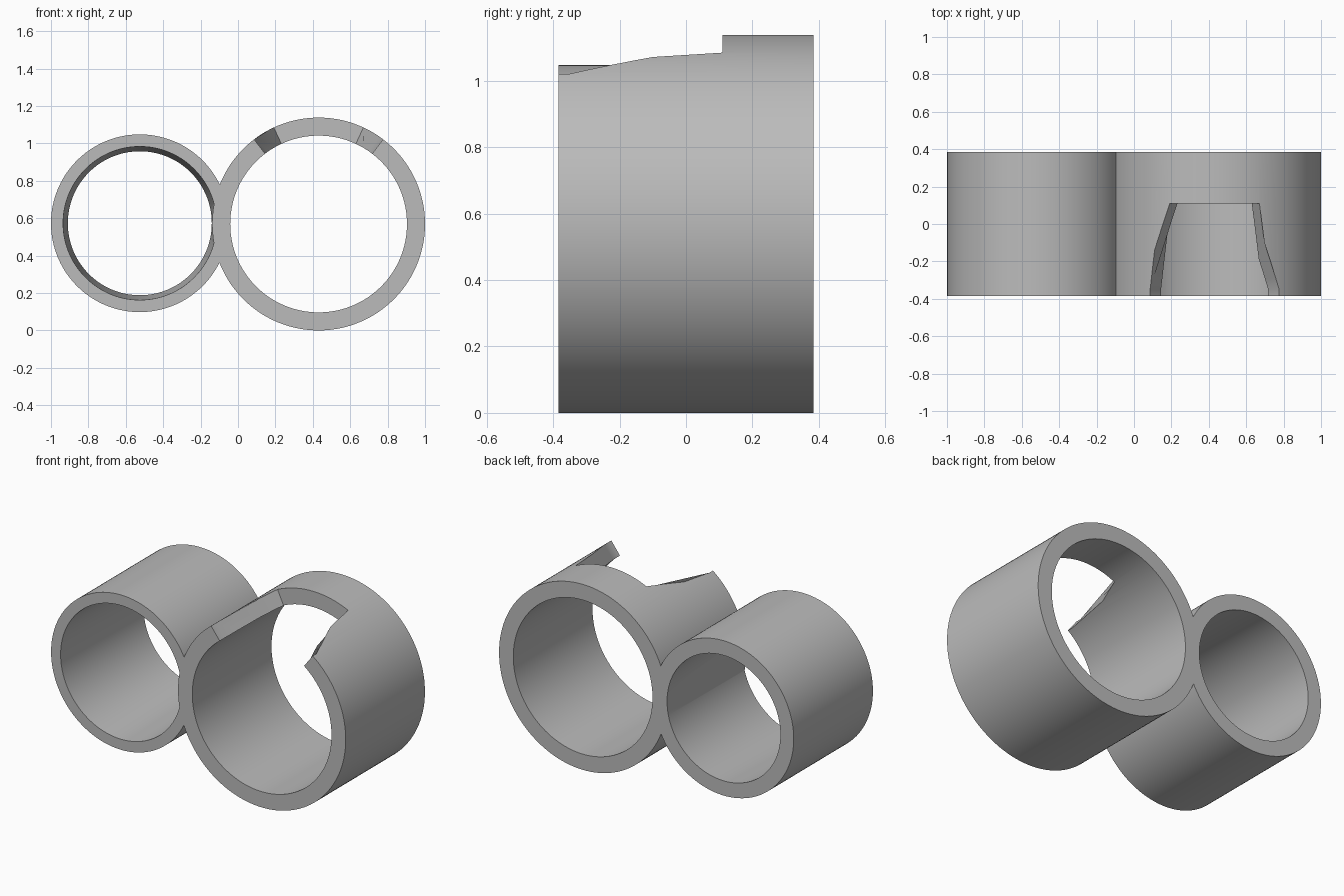
import bpy
import bmesh
from math import sin, cos, radians
from mathutils import Matrix, Vector

cube = bpy.data.objects.get("Cube")
if cube:
    bpy.data.objects.remove(cube, do_unlink=True)

DEPTH = 0.768
FRONT = -DEPTH / 2
BIG = Vector((0.431, 0, 0.569))
SMALL = Vector((-0.525, 0, 0.573))

grey = bpy.data.materials.new("grey")
grey.use_nodes = True
grey.diffuse_color = (0.5, 0.5, 0.5, 1)
grey.node_tree.nodes["Principled BSDF"].inputs["Base Color"].default_value = (0.5, 0.5, 0.5, 1)


def finish(name, bm):
    bmesh.ops.recalc_face_normals(bm, faces=bm.faces)
    mesh = bpy.data.meshes.new(name)
    bm.to_mesh(mesh)
    bm.free()
    mesh.materials.append(grey)
    obj = bpy.data.objects.new(name, mesh)
    bpy.context.collection.objects.link(obj)
    return obj


def cylinder(name, centre, back_radius, front_radius, depth):
    """Closed cylinder or cone lying along y."""
    bm = bmesh.new()
    bmesh.ops.create_cone(
        bm, cap_ends=True, segments=144, radius1=back_radius, radius2=front_radius, depth=depth,
        matrix=Matrix.Translation(centre) @ Matrix.Rotation(radians(90), 4, "X"))
    return finish(name, bm)


def combine(target, other, operation):
    mod = target.modifiers.new(operation, "BOOLEAN")
    mod.object = other
    mod.operation = operation
    mod.solver = "EXACT"
    bpy.context.view_layer.objects.active = target
    bpy.ops.object.modifier_apply(modifier=mod.name)
    bpy.data.objects.remove(other, do_unlink=True)


# Small ring with a bore that narrows towards the back
rings = cylinder("double_ring", SMALL, 0.475, 0.475, DEPTH)
combine(rings, cylinder("small_bore", SMALL, 0.384, 0.411, DEPTH * 1.06), "DIFFERENCE")

# Large ring joined to its side
combine(rings, cylinder("large_ring", BIG, 0.569, 0.569, DEPTH), "UNION")
combine(rings, cylinder("large_bore", BIG, 0.4725, 0.4725, DEPTH * 1.5), "DIFFERENCE")

# Notch in the top of the large ring: radial walls, widening to the front
outline = [(FRONT - 0.1, 37.3), (FRONT + 0.035, 37.3), (0.11, 24.9)]
outline += [(y, -angle) for y, angle in reversed(outline)]
bm = bmesh.new()
layers = []
for radius in (0.3, 0.8):
    layers.append([
        bm.verts.new(BIG + Vector((radius * sin(radians(a)), y, radius * cos(radians(a)))))
        for y, a in outline])
bm.faces.new(layers[0])
bm.faces.new(layers[1])
for i in range(len(outline)):
    j = (i + 1) % len(outline)
    bm.faces.new((layers[0][i], layers[0][j], layers[1][j], layers[1][i]))
combine(rings, finish("notch_cutter", bm), "DIFFERENCE")

# Smooth walls, crisp rims
bpy.ops.object.select_all(action="DESELECT")
rings.select_set(True)
bpy.context.view_layer.objects.active = rings
bpy.ops.object.shade_smooth_by_angle(angle=radians(25))
